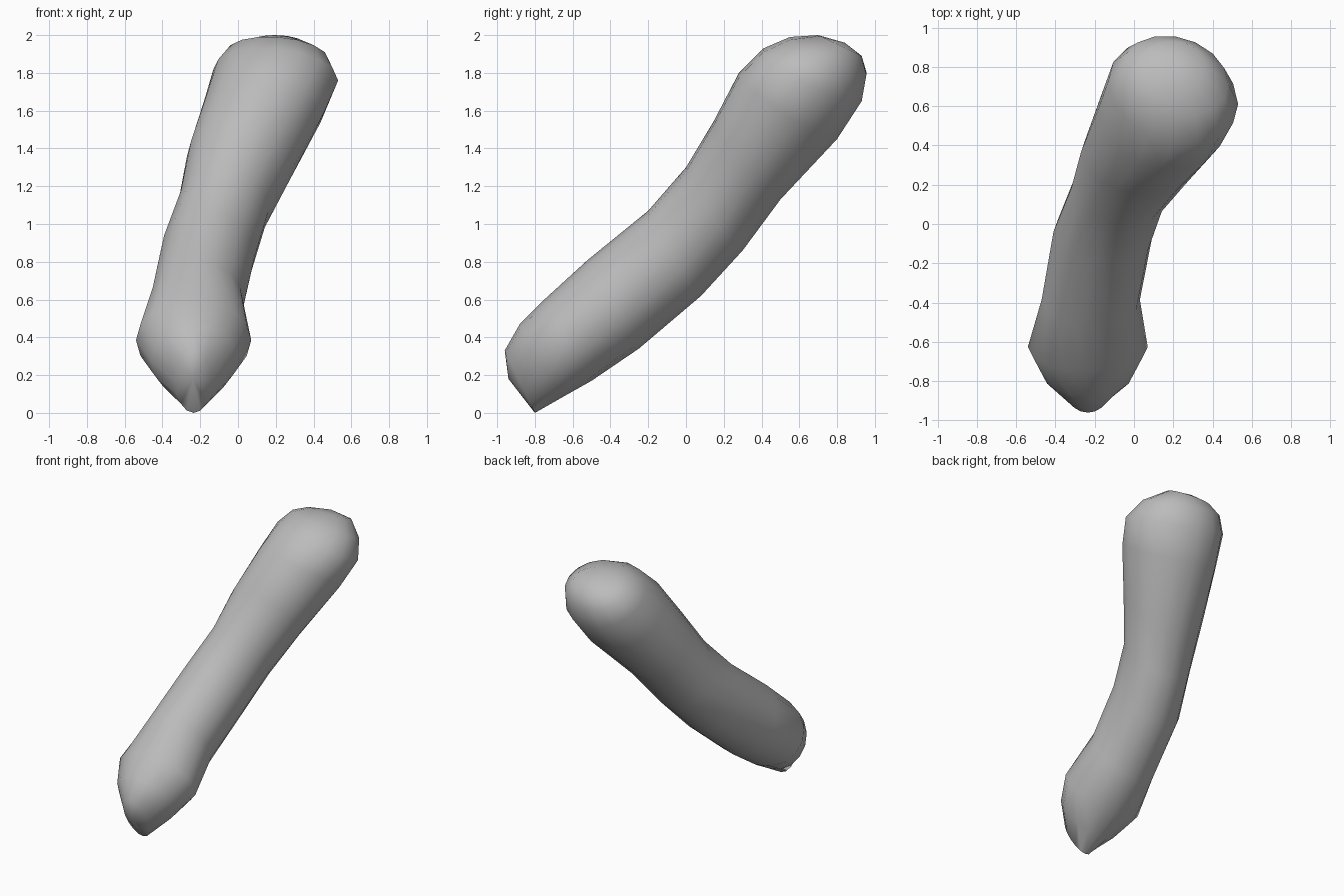
import bpy, bmesh, math
from mathutils import Vector

cube = bpy.data.objects.get("Cube")
if cube:
    bpy.data.objects.remove(cube, do_unlink=True)

SIDES = 16

# Cross-sections along the shaft: upper edge (y, z), lower edge (y, z),
# x at the right and left side, and how far the left side is swept back
SECTIONS = [
    ((-.96, .33), (-.80, .00), -.33, -.14, 0),
    ((-.88, .47), (-.66, .08), -.46, -.01, 0),
    ((-.75, .60), (-.50, .17), -.54, .07, 0),
    ((-.52, .81), (-.25, .34), -.47, .03, 0),
    ((-.20, 1.07), (.08, .62), -.41, .09, .02),
    ((.00, 1.30), (.30, .86), -.32, .16, .03),
    ((.15, 1.55), (.50, 1.13), -.27, .30, .04),
    ((.28, 1.80), (.80, 1.45), -.18, .46, .05),
    ((.41, 1.93), (.93, 1.65), -.13, .53, .06),
    ((.55, 1.99), (.955, 1.79), -.06, .48, .04),
    ((.70, 2.00), (.93, 1.89), .03, .36, 0),
]


def add_ring(bm, upper, lower, x_min, x_max, sweep):
    """Add one elliptical cross-section and return its vertices."""
    top, bottom = Vector((0, *upper)), Vector((0, *lower))
    centre = (top + bottom) / 2 + Vector(((x_min + x_max) / 2, 0, 0))
    rise = (top - bottom) / 2
    side = Vector(((x_max - x_min) / 2, -sweep, -sweep / 2))
    angles = [2 * math.pi * i / SIDES for i in range(SIDES)]
    return [bm.verts.new(centre + side * math.cos(a) + rise * math.sin(a))
            for a in angles]


def close_end(bm, ring, tip):
    """Close an open end with a shallow fan."""
    pole = bm.verts.new(tip)
    for i in range(SIDES):
        bm.faces.new((ring[i], ring[(i + 1) % SIDES], pole))


# Curved shaft with a pointed lower end and a broad rounded upper end
bm = bmesh.new()
rings = [add_ring(bm, *section) for section in SECTIONS]
for a, b in zip(rings, rings[1:]):
    for i in range(SIDES):
        j = (i + 1) % SIDES
        bm.faces.new((a[i], a[j], b[j], b[i]))
close_end(bm, rings[0], (-.24, -.94, .18))
close_end(bm, rings[-1], (.19, .84, 1.96))
bmesh.ops.recalc_face_normals(bm, faces=bm.faces)

mesh = bpy.data.meshes.new("curved_shaft")
bm.to_mesh(mesh)
bm.free()
shaft = bpy.data.objects.new("curved_shaft", mesh)
bpy.context.collection.objects.link(shaft)

# Plain grey surface
grey = bpy.data.materials.new("plain_grey")
grey.use_nodes = True
colour = (.5, .5, .5, 1)
grey.diffuse_color = colour
grey.node_tree.nodes["Principled BSDF"].inputs["Base Color"].default_value = colour
mesh.materials.append(grey)

bpy.ops.object.select_all(action="DESELECT")
shaft.select_set(True)
bpy.context.view_layer.objects.active = shaft
bpy.ops.object.shade_smooth_by_angle(angle=math.radians(50))
